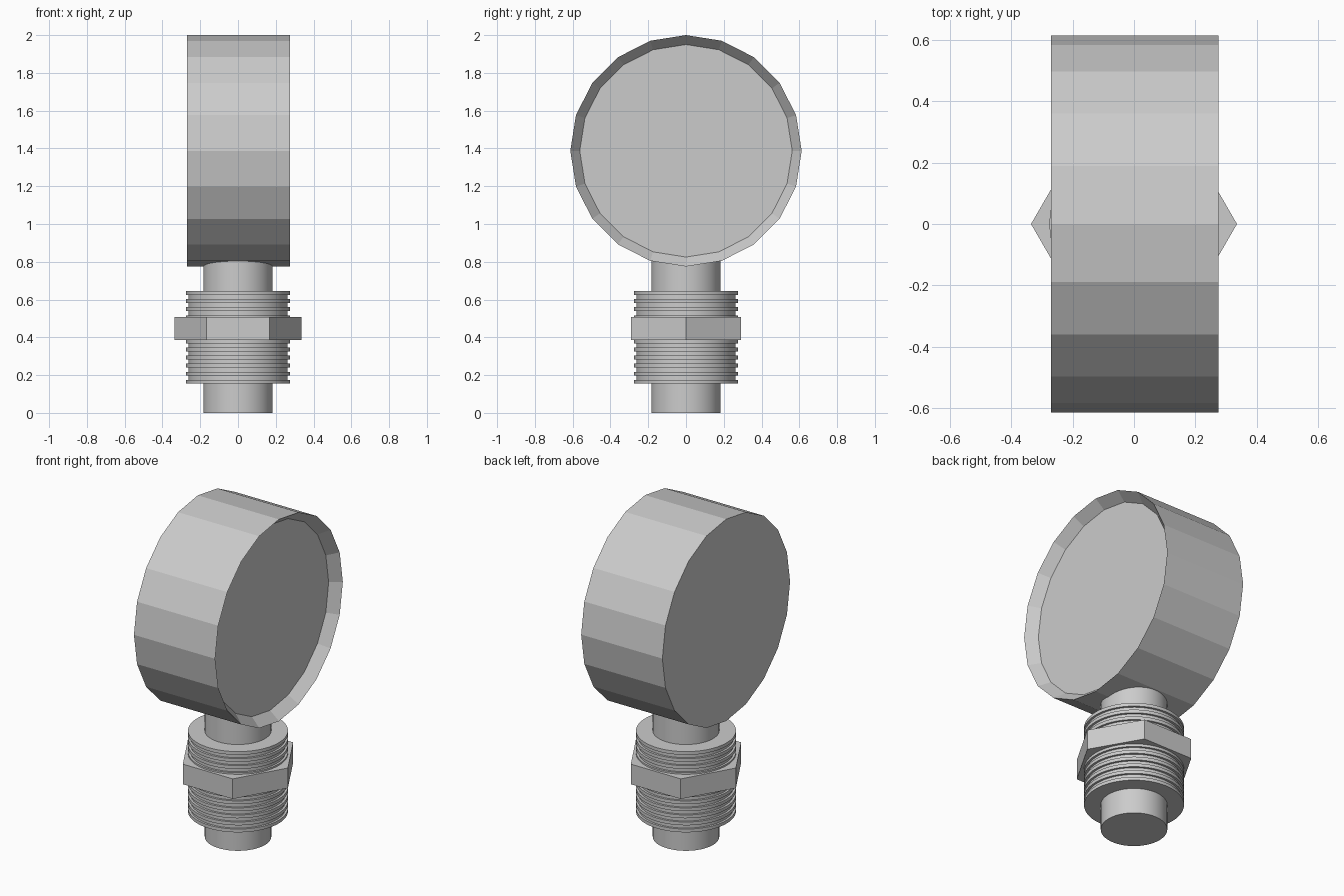
import bpy, bmesh, math

if "Cube" in bpy.data.objects:
    bpy.data.objects.remove(bpy.data.objects["Cube"])


def lathe(name, profile, sides, smooth=True):
    """Closed solid of revolution about local z from (radius, height) points."""
    bm = bmesh.new()
    rings = []
    for r, h in profile:
        rings.append([bm.verts.new((r * math.cos(2 * math.pi * i / sides),
                                    r * math.sin(2 * math.pi * i / sides), h))
                      for i in range(sides)])
    for a, b in zip(rings, rings[1:]):
        for i in range(sides):
            j = (i + 1) % sides
            bm.faces.new((a[i], a[j], b[j], b[i]))
    bm.faces.new(rings[0][::-1])
    bm.faces.new(rings[-1])
    bmesh.ops.recalc_face_normals(bm, faces=bm.faces)
    mesh = bpy.data.meshes.new(name)
    bm.to_mesh(mesh)
    bm.free()
    obj = bpy.data.objects.new(name, mesh)
    bpy.context.collection.objects.link(obj)
    if smooth:
        bpy.ops.object.select_all(action='DESELECT')
        bpy.context.view_layer.objects.active = obj
        obj.select_set(True)
        bpy.ops.object.shade_smooth_by_angle(angle=math.radians(30))
    return obj


# Gauge drum: 20 flat sides, dial face sunk behind a bevelled rim on +x
drum = lathe("gauge_drum",
             [(0.6125, -0.27), (0.6125, 0.275), (0.5625, 0.215)], 20, smooth=False)
drum.rotation_euler = (0, math.pi / 2, 0)
drum.location = (0, 0, 1.3875)

# Stem running from the base up into the drum
lathe("stem_pipe", [(0.183, 0), (0.183, 0.84)], 64)

# Threaded collar: stacked ridges separated by shallow grooves
count, ridge, bottom, top = 12, 0.02, 0.155, 0.645
pitch = (top - bottom - ridge) / (count - 1)
thread = []
for k in range(count):
    z = bottom + k * pitch
    thread += [(0.275, z), (0.275, z + ridge)]
    if k < count - 1:
        thread += [(0.262, z + ridge), (0.262, z + pitch)]
lathe("threaded_collar", thread, 64)

# Hexagonal nut with corners on the x axis
lathe("hex_nut", [(0.335, 0.385), (0.335, 0.507)], 6, smooth=False)
